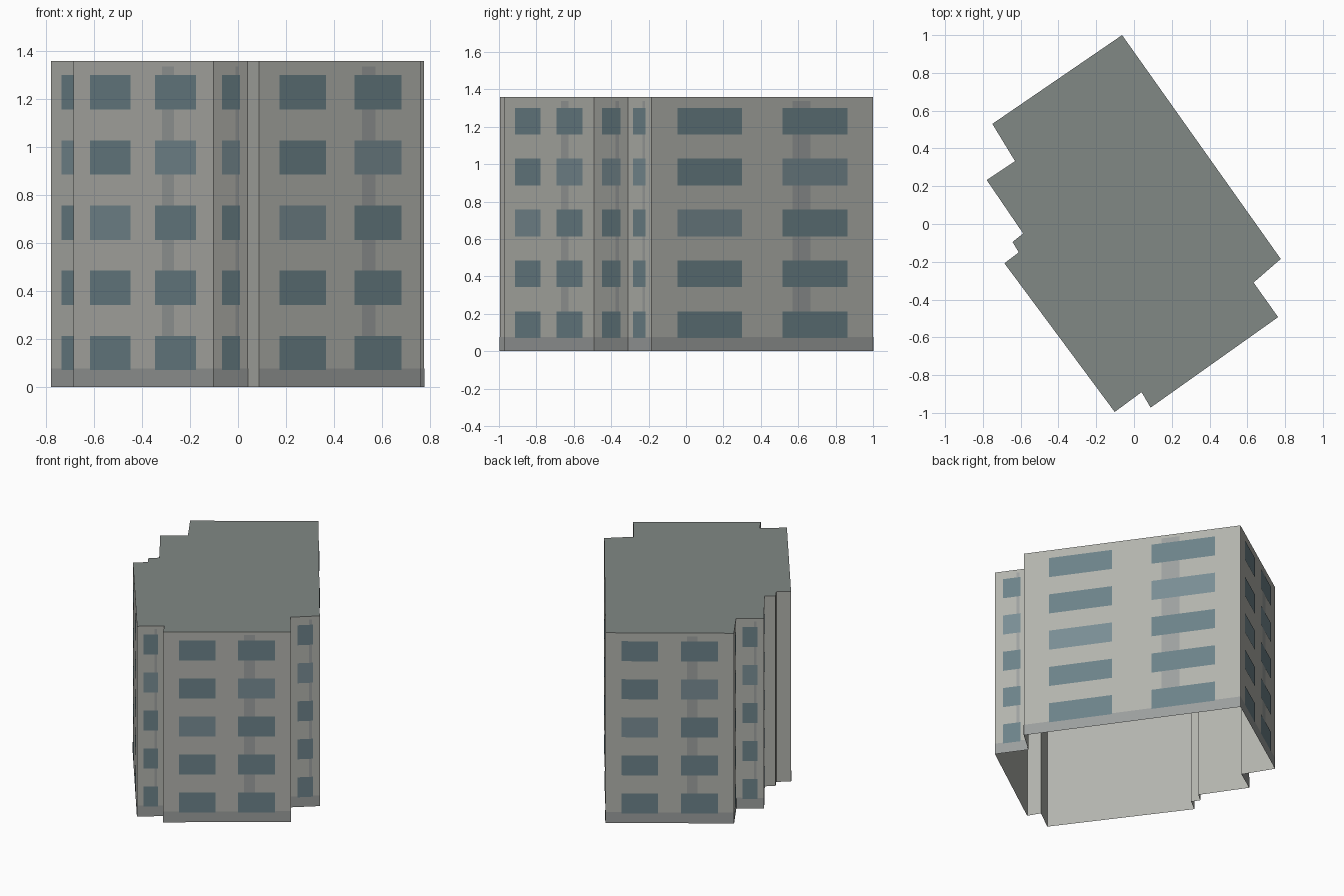
import bpy
from mathutils import Vector

if "Cube" in bpy.data.objects:
    bpy.data.objects.remove(bpy.data.objects["Cube"])

H = 1.36
# Footprint, counter-clockwise seen from above
PLAN = [(-0.063, 1.0), (-0.75, 0.53), (-0.63, 0.333), (-0.78, 0.233), (-0.587, -0.05),
        (-0.643, -0.095), (-0.61, -0.15), (-0.686, -0.208), (-0.102, -0.995), (0.04, -0.89),
        (0.088, -0.972), (0.763, -0.493), (0.633, -0.31), (0.777, -0.185)]


def material(name, r, g, b):
    m = bpy.data.materials.new(name)
    lin = [((c / 255 + 0.055) / 1.055) ** 2.4 for c in (r, g, b)]
    m.diffuse_color = (*lin, 1)
    m.use_nodes = True
    m.node_tree.nodes["Principled BSDF"].inputs["Base Color"].default_value = m.diffuse_color
    return m


def mesh_object(name, verts, faces, *mats):
    me = bpy.data.meshes.new(name)
    me.from_pydata(verts, [], faces)
    for m in mats:
        me.materials.append(m)
    ob = bpy.data.objects.new(name, me)
    bpy.context.collection.objects.link(ob)
    return ob


WALL = material("wall", 178, 179, 173)
ROOF = material("roof", 129, 136, 133)
BASE = material("base_band", 155, 158, 157)
STREAK = material("streak", 157, 160, 159)
GLASS = material("glass", 108, 130, 137)
GLASS_PALE = material("glass_pale", 121, 141, 148)

# Building body: the plan extruded into an open-bottomed shell, with a coloured roof
n = len(PLAN)
verts = [(x, y, z) for z in (0, H) for x, y in PLAN]
faces = [(i, (i + 1) % n, (i + 1) % n + n, i + n) for i in range(n)]
faces.append(tuple(range(n, 2 * n)))
body = mesh_object("building_body", verts, faces, WALL, ROOF)
body.data.polygons[n].material_index = 1


class Panels:
    """Collects flat rectangles laid on the walls into one object."""

    def __init__(self, name, mat, lift):
        self.name, self.mat, self.lift = name, mat, lift
        self.verts, self.faces = [], []

    def add(self, a, b, u0, u1, z0, z1):
        d = b - a
        off = Vector((d.y, -d.x)).normalized() * self.lift
        p, q = a + d * u0 + off, a + d * u1 + off
        k = len(self.verts)
        self.verts += [(p.x, p.y, z0), (q.x, q.y, z0), (q.x, q.y, z1), (p.x, p.y, z1)]
        self.faces.append((k, k + 1, k + 2, k + 3))

    def build(self):
        mesh_object(self.name, self.verts, self.faces, self.mat)


base = Panels("base_band", BASE, 0.0015)
streaks = Panels("wall_streaks", STREAK, 0.0015)
windows = Panels("windows", GLASS, 0.003)
pale = Panels("pale_windows", GLASS_PALE, 0.003)

# Wall dressing: two window columns on long walls, one on short ones, none on slivers
for i in range(n):
    a, b = Vector(PLAN[i]), Vector(PLAN[(i + 1) % n])
    length = (b - a).length
    if length < 0.15:
        continue
    base.add(a, b, 0, 1, 0, 0.077)
    if length > 0.5:
        streaks.add(a, b, 0.635, 0.718, 0.077, 1.338)
        columns = [(0.123, 0.41, (2,)), (0.587, 0.877, (3,))]
        if length > 1.2:
            columns = [(0.117, 0.408, (2,)), (0.59, 0.883, (3,))]
    else:
        streaks.add(a, b, 0.635, 0.73, 0.077, 1.338)
        columns = [(0.235, 0.765, (3,))]
    for u0, u1, pale_rows in columns:
        for row in range(5):
            z = 0.07 + row * 0.272
            (pale if row in pale_rows else windows).add(a, b, u0, u1, z, z + 0.143)

for p in (base, streaks, windows, pale):
    p.build()
